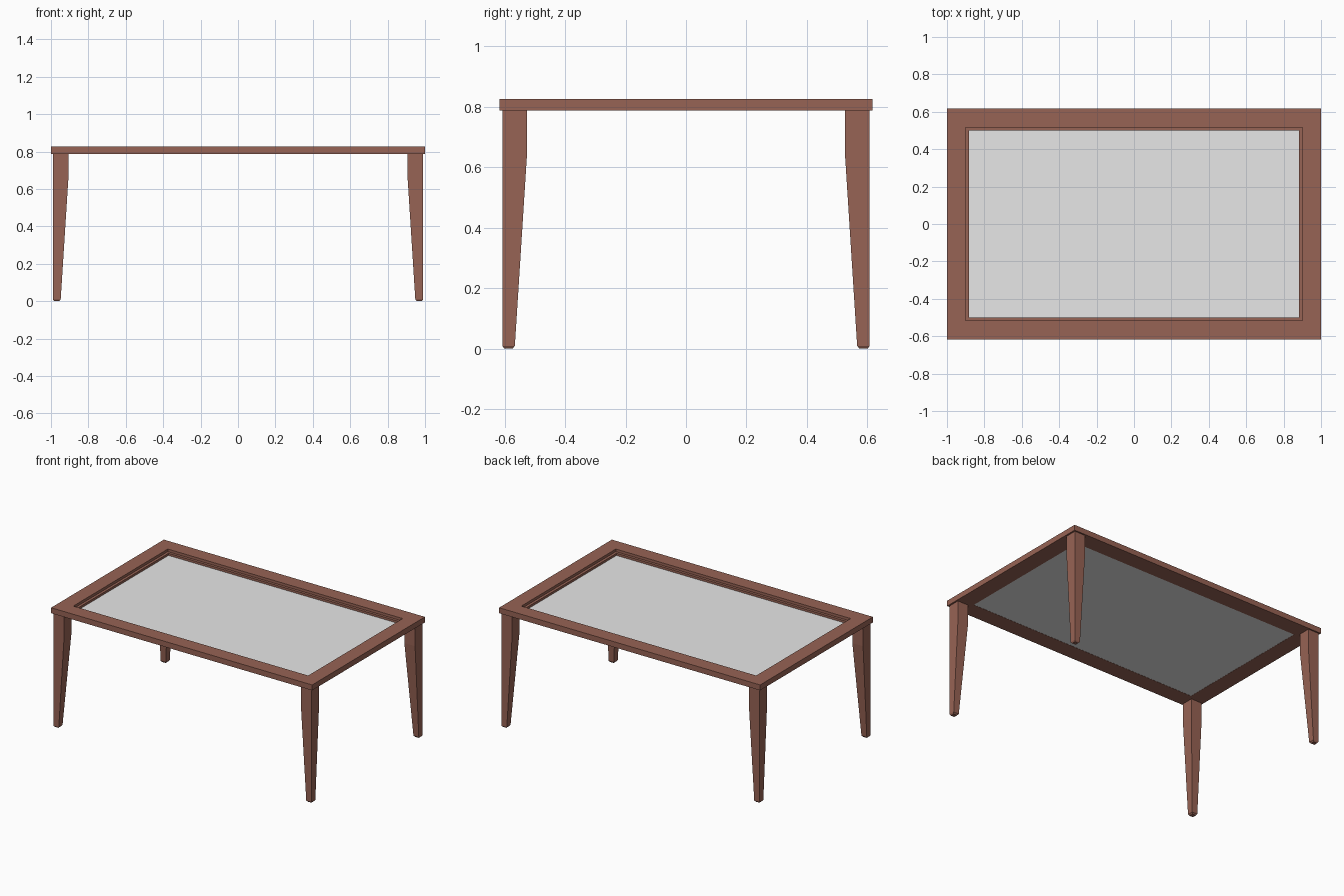
import bpy
import bmesh

cube = bpy.data.objects.get("Cube")
if cube:
    bpy.data.objects.remove(cube, do_unlink=True)

HALF_X, HALF_Y = 1.0, 0.617
TOP, UNDER = 0.826, 0.788
BORDER = 0.118


def make_material(name, color):
    mat = bpy.data.materials.new(name)
    mat.use_nodes = True
    mat.diffuse_color = color
    mat.node_tree.nodes["Principled BSDF"].inputs["Base Color"].default_value = color
    return mat


def rect(x0, x1, y0, y1, z):
    return [(x0, y0, z), (x1, y0, z), (x1, y1, z), (x0, y1, z)]


def loft(name, rings, mat, closed=False):
    """Skin a stack of four-point rings; close it on itself or cap the ends."""
    bm = bmesh.new()
    loops = [[bm.verts.new(p) for p in ring] for ring in rings]
    pairs = list(zip(loops, loops[1:]))
    if closed:
        pairs.append((loops[-1], loops[0]))
    else:
        bm.faces.new(loops[0])
        bm.faces.new(loops[-1])
    for a, b in pairs:
        for i in range(4):
            j = (i + 1) % 4
            bm.faces.new((a[i], a[j], b[j], b[i]))
    bmesh.ops.recalc_face_normals(bm, faces=bm.faces)
    mesh = bpy.data.meshes.new(name)
    bm.to_mesh(mesh)
    bm.free()
    mesh.materials.append(mat)
    obj = bpy.data.objects.new(name, mesh)
    bpy.context.collection.objects.link(obj)
    return obj


wood = make_material("brown wood", (0.309, 0.125, 0.089, 1))
pane = make_material("pale grey glass", (0.8, 0.8, 0.8, 1))


def inset_rect(inset, z):
    x, y = HALF_X - inset, HALF_Y - inset
    return rect(-x, x, -y, y, z)


# Tabletop frame with a stepped ledge around the opening
profile = [(0, UNDER), (0, TOP), (0.1, TOP), (0.1, 0.808), (BORDER, 0.808), (BORDER, UNDER)]
loft("tabletop_frame", [inset_rect(i, z) for i, z in profile], wood, closed=True)

# Glass panel sunk to the bottom of the opening
loft("glass_panel", [inset_rect(BORDER, z) for z in (0.789, 0.793)], pane)

# Legs: outer faces upright, inner faces tapering, small bevelled feet
LEG_X, LEG_Y = 0.989, 0.607
sections = [(0, 0.033, 0.006), (0.009, 0.041, 0), (0.655, 0.082, 0), (UNDER, 0.082, 0)]
for front_back, sy in (("front", -1), ("back", 1)):
    for side, sx in (("right", -1), ("left", 1)):
        rings = [rect(sx * (LEG_X - outer), sx * (LEG_X - inner),
                      sy * (LEG_Y - outer), sy * (LEG_Y - inner), z)
                 for z, inner, outer in sections]
        loft(f"{front_back}_{side}_leg", rings, wood)
